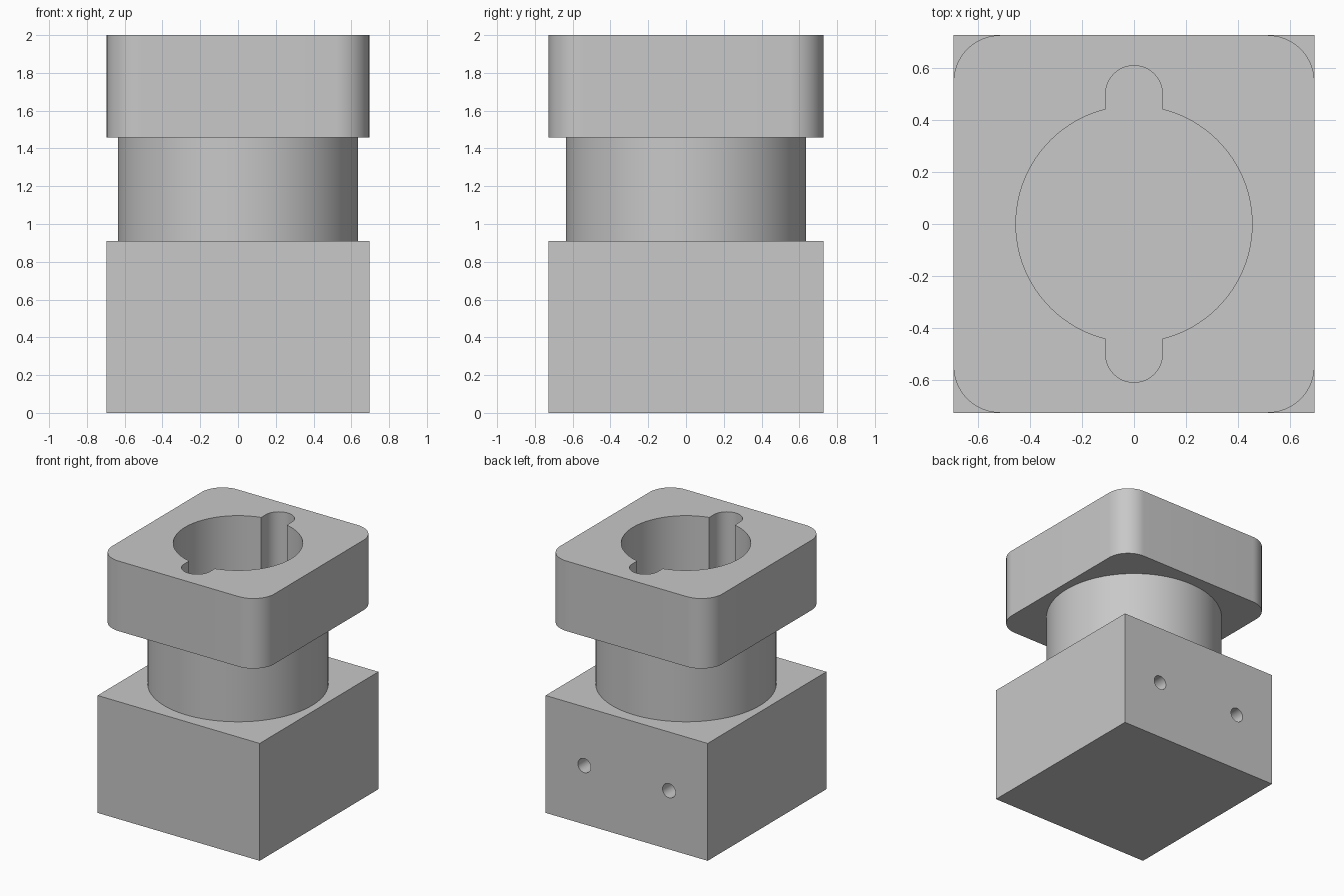
import bpy, bmesh, math
from math import pi
from mathutils import Matrix

cube = bpy.data.objects.get("Cube")
if cube:
    bpy.data.objects.remove(cube, do_unlink=True)

HALF_X, HALF_Y = 0.695, 0.727
BASE_TOP, NECK_TOP, HEIGHT = 0.91, 1.457, 2.0
NECK_R, BORE_R, SLOT_R, SLOT_Y = 0.635, 0.455, 0.11, 0.5
CORNER_R = 0.18
HOLE_R, HOLE_X, HOLE_Z, HOLE_DEPTH = 0.055, 0.363, 0.455, 0.36

grey = bpy.data.materials.new("plain grey")
grey.use_nodes = True
colour = (0.58, 0.58, 0.58, 1)
grey.diffuse_color = colour
grey.node_tree.nodes["Principled BSDF"].inputs["Base Color"].default_value = colour


def arc(cx, cy, r, start, end, steps):
    return [(cx + r * math.cos(start + (end - start) * i / steps),
             cy + r * math.sin(start + (end - start) * i / steps))
            for i in range(steps + 1)]


def prism(name, outline, z0, z1, matrix=None):
    """Extrude a closed outline upwards into a solid."""
    bm = bmesh.new()
    face = bm.faces.new([bm.verts.new((x, y, z0)) for x, y in outline])
    top = bmesh.ops.extrude_face_region(bm, geom=[face])
    verts = [v for v in top["geom"] if isinstance(v, bmesh.types.BMVert)]
    bmesh.ops.translate(bm, verts=verts, vec=(0, 0, z1 - z0))
    bmesh.ops.recalc_face_normals(bm, faces=bm.faces)
    if matrix:
        bm.transform(matrix)
    mesh = bpy.data.meshes.new(name)
    bm.to_mesh(mesh)
    bm.free()
    mesh.materials.append(grey)
    obj = bpy.data.objects.new(name, mesh)
    bpy.context.collection.objects.link(obj)
    return obj


def activate(obj):
    bpy.ops.object.select_all(action='DESELECT')
    obj.select_set(True)
    bpy.context.view_layer.objects.active = obj


def cut(obj, cutter):
    mod = obj.modifiers.new("cut", 'BOOLEAN')
    mod.operation, mod.solver, mod.object = 'DIFFERENCE', 'EXACT', cutter
    activate(obj)
    bpy.ops.object.modifier_apply(modifier=mod.name)


# Square base block
base = prism("base_block", [(-HALF_X, -HALF_Y), (HALF_X, -HALF_Y),
                            (HALF_X, HALF_Y), (-HALF_X, HALF_Y)], 0, BASE_TOP)

# Round neck
neck = prism("neck", arc(0, 0, NECK_R, 0, 2 * pi, 96)[:-1], BASE_TOP, NECK_TOP)

# Head with rounded vertical corners
corners = []
for i, (sx, sy) in enumerate([(1, 1), (-1, 1), (-1, -1), (1, -1)]):
    corners += arc(sx * (HALF_X - CORNER_R), sy * (HALF_Y - CORNER_R),
                   CORNER_R, i * pi / 2, (i + 1) * pi / 2, 16)
head = prism("head", corners, NECK_TOP, HEIGHT)

# Bore with a round-ended slot at front and back
a = math.acos(SLOT_R / BORE_R)
bore = (arc(0, 0, BORE_R, -a, a, 40) + arc(0, SLOT_Y, SLOT_R, 0, pi, 20)
        + arc(0, 0, BORE_R, pi - a, pi + a, 40)
        + arc(0, -SLOT_Y, SLOT_R, pi, 2 * pi, 20))
cutters = [prism("bore_cutter", bore, BASE_TOP - 0.1, HEIGHT + 0.1)]
cut(neck, cutters[0])
cut(head, cutters[0])

# Two blind holes in the back of the base
for side in (-1, 1):
    place = (Matrix.Translation((side * HOLE_X, HALF_Y, HOLE_Z))
             @ Matrix.Rotation(pi / 2, 4, 'X'))
    cutter = prism("hole_cutter", arc(0, 0, HOLE_R, 0, 2 * pi, 32)[:-1],
                   -0.1, HOLE_DEPTH, place)
    cut(base, cutter)
    cutters.append(cutter)

for cutter in cutters:
    bpy.data.objects.remove(cutter, do_unlink=True)

# Smooth curved walls, sharp edges
for obj in (base, neck, head):
    activate(obj)
    bpy.ops.object.shade_smooth_by_angle(angle=math.radians(30))
